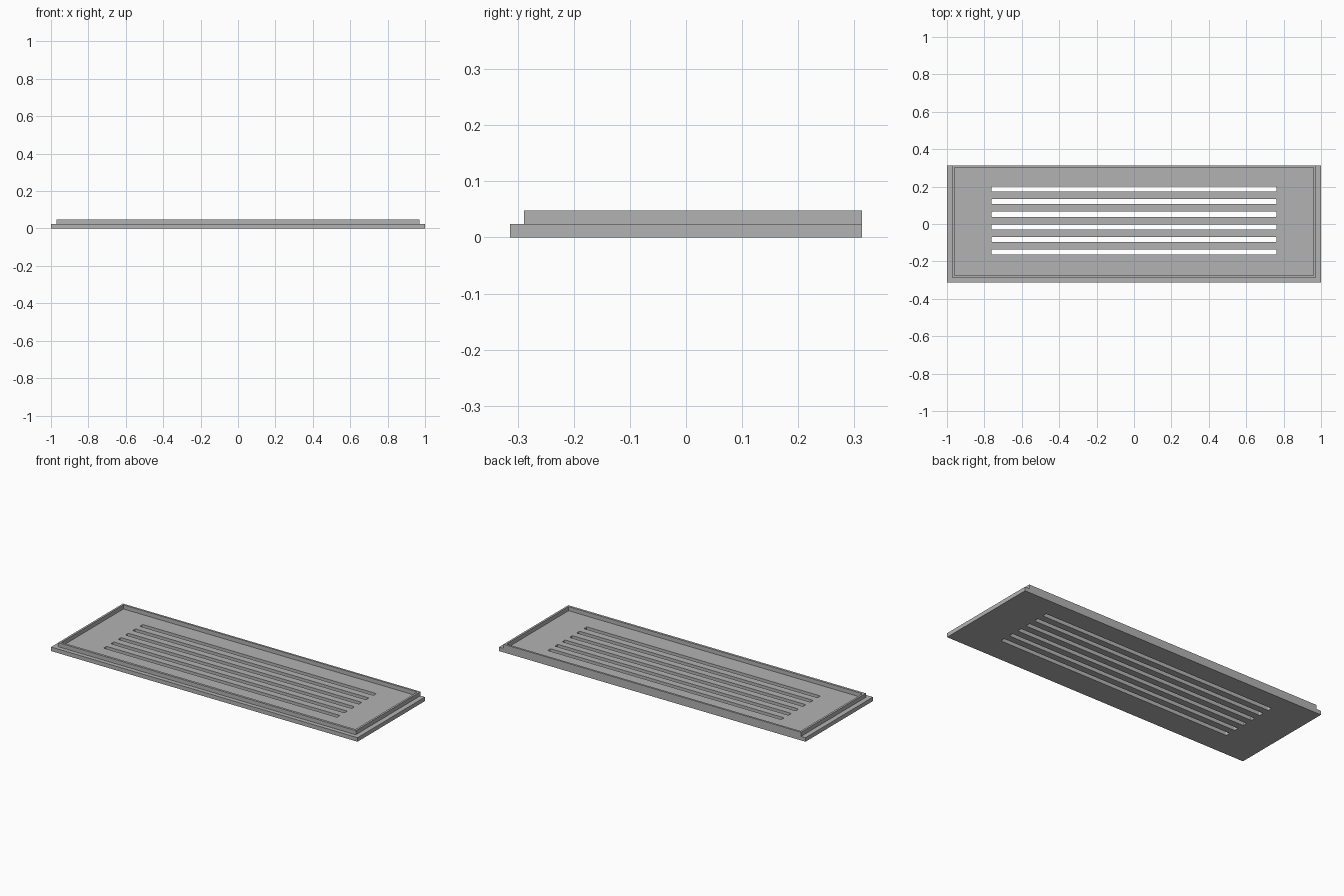
import bpy
from math import sin, cos, pi

cube = bpy.data.objects.get("Cube")
if cube:
    bpy.data.objects.remove(cube, do_unlink=True)

grey = bpy.data.materials.new("grey")
grey.use_nodes = True
colour = (0.45, 0.45, 0.45, 1)
grey.diffuse_color = colour
grey.node_tree.nodes["Principled BSDF"].inputs["Base Color"].default_value = colour


def rectangle(x, y0, y1, radius=0.0):
    """Outline symmetric in x, with optional rounded corners."""
    if radius == 0:
        return [(-x, y0), (x, y0), (x, y1), (-x, y1)]
    r = radius
    corners = [(x - r, y1 - r), (r - x, y1 - r), (r - x, y0 + r), (x - r, y0 + r)]
    return [(cx + r * cos((q + s / 3) * pi / 2), cy + r * sin((q + s / 3) * pi / 2))
            for q, (cx, cy) in enumerate(corners) for s in range(4)]


def slab(name, outlines, z0, z1):
    """Extrude a filled outline; every outline after the first is a hole."""
    curve = bpy.data.curves.new(name, "CURVE")
    curve.dimensions = "2D"
    curve.fill_mode = "BOTH"
    curve.extrude = (z1 - z0) / 2
    for points in outlines:
        spline = curve.splines.new("POLY")
        spline.points.add(len(points) - 1)
        for p, (x, y) in zip(spline.points, points):
            p.co = (x, y, 0, 1)
        spline.use_cyclic_u = True
    curve.materials.append(grey)
    obj = bpy.data.objects.new(name, curve)
    obj.location.z = (z0 + z1) / 2
    bpy.context.collection.objects.link(obj)
    bpy.ops.object.select_all(action="DESELECT")
    obj.select_set(True)
    bpy.context.view_layer.objects.active = obj
    bpy.ops.object.convert(target="MESH")
    bpy.ops.object.shade_flat()


DEPTH, STEP = 0.314, 0.024

# Base plate with six long vent slots
slots = [rectangle(0.762, y - 0.0135, y + 0.0135, 0.005)
         for y in (0.187 - 0.0675 * i for i in range(6))]
slab("vent_plate", [rectangle(1, -DEPTH, DEPTH)] + slots, 0, STEP)

# Thin raised rim, flush with the back edge
slab("raised_rim", [rectangle(0.971, -0.289, DEPTH),
                    rectangle(0.959, -0.275, DEPTH - 0.012)], STEP, 2 * STEP)
